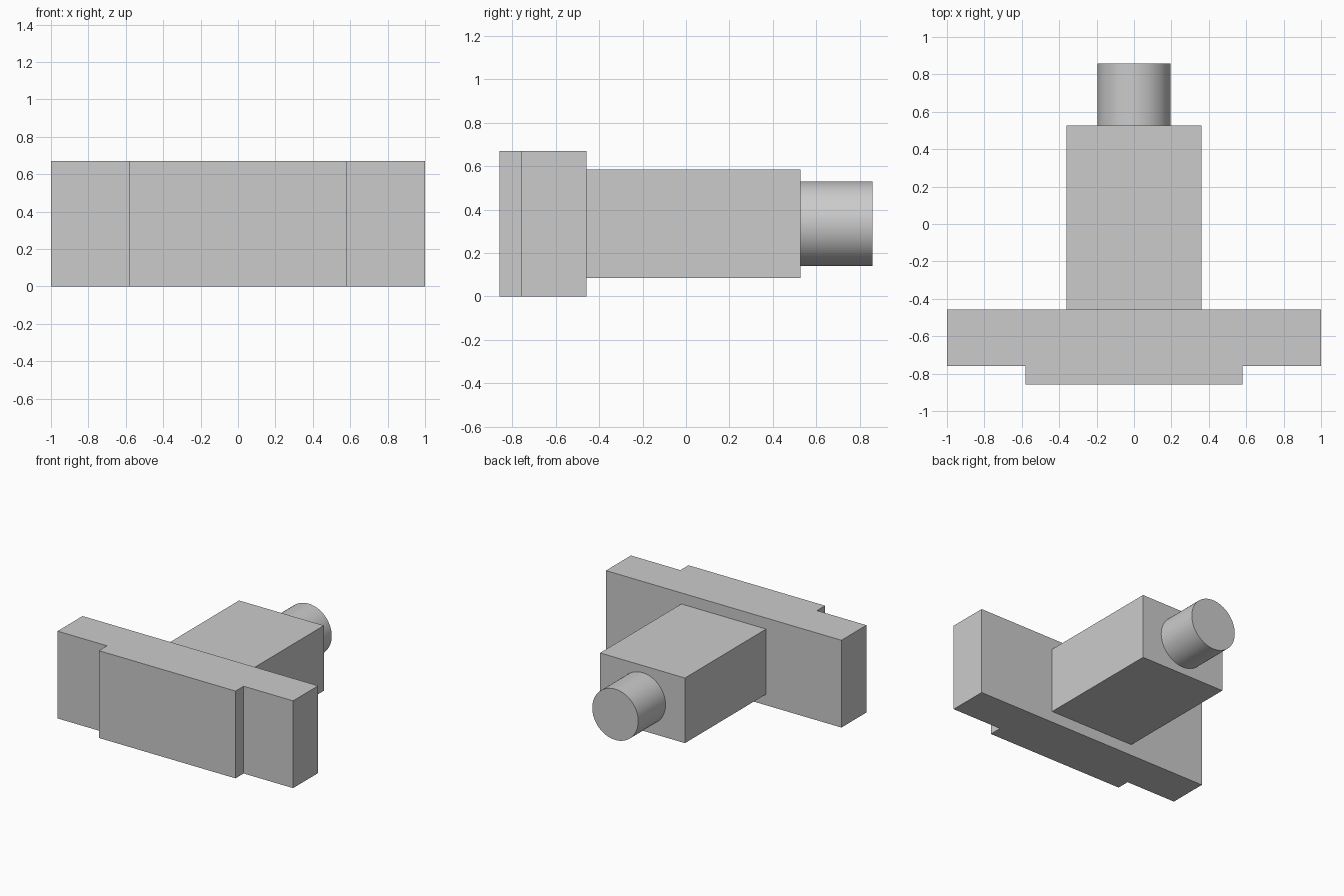
import bpy
import bmesh
import math
from mathutils import Matrix, Vector

cube = bpy.data.objects.get("Cube")
if cube:
    bpy.data.objects.remove(cube, do_unlink=True)

grey = bpy.data.materials.new("plain grey")
grey.use_nodes = True
colour = (0.6, 0.6, 0.6, 1)
grey.diffuse_color = colour
grey.node_tree.nodes["Principled BSDF"].inputs["Base Color"].default_value = colour

HEIGHT = 0.67
MID_Z = HEIGHT / 2
FRONT, STEP, PLATE_BACK, BLOCK_BACK, PIN_BACK = -0.858, -0.76, -0.457, 0.527, 0.858


def add_part(name, bm):
    bmesh.ops.recalc_face_normals(bm, faces=bm.faces)
    mesh = bpy.data.meshes.new(name)
    bm.to_mesh(mesh)
    bm.free()
    mesh.materials.append(grey)
    part = bpy.data.objects.new(name, mesh)
    bpy.context.collection.objects.link(part)
    return part


# Stepped front plate: half outline mirrored, then extruded upward
half = [(0.58, FRONT), (0.58, STEP), (1, STEP), (1, PLATE_BACK)]
outline = half + [(-x, y) for x, y in reversed(half)]
bm = bmesh.new()
base = bm.faces.new([bm.verts.new((x, y, 0)) for x, y in outline])
top = bmesh.ops.extrude_face_region(bm, geom=[base], use_keep_orig=True)
bmesh.ops.translate(bm, vec=(0, 0, HEIGHT),
                    verts=[v for v in top["geom"] if isinstance(v, bmesh.types.BMVert)])
add_part("stepped_plate", bm)

# Rectangular body behind the plate
bm = bmesh.new()
size = Vector((0.72, BLOCK_BACK - PLATE_BACK, 0.5))
centre = Vector((0, (BLOCK_BACK + PLATE_BACK) / 2, MID_Z))
bmesh.ops.create_cube(bm, size=1, matrix=Matrix.Translation(centre) @ Matrix.Diagonal(size.to_4d()))
add_part("body_block", bm)

# Round pin at the back
bm = bmesh.new()
place = Matrix.Translation((0, (BLOCK_BACK + PIN_BACK) / 2, MID_Z)) @ Matrix.Rotation(math.pi / 2, 4, "X")
bmesh.ops.create_cone(bm, cap_ends=True, segments=64, radius1=0.195, radius2=0.195,
                      depth=PIN_BACK - BLOCK_BACK, matrix=place)
pin = add_part("round_pin", bm)
bpy.ops.object.select_all(action="DESELECT")
pin.select_set(True)
bpy.context.view_layer.objects.active = pin
bpy.ops.object.shade_smooth_by_angle(angle=math.radians(30))
